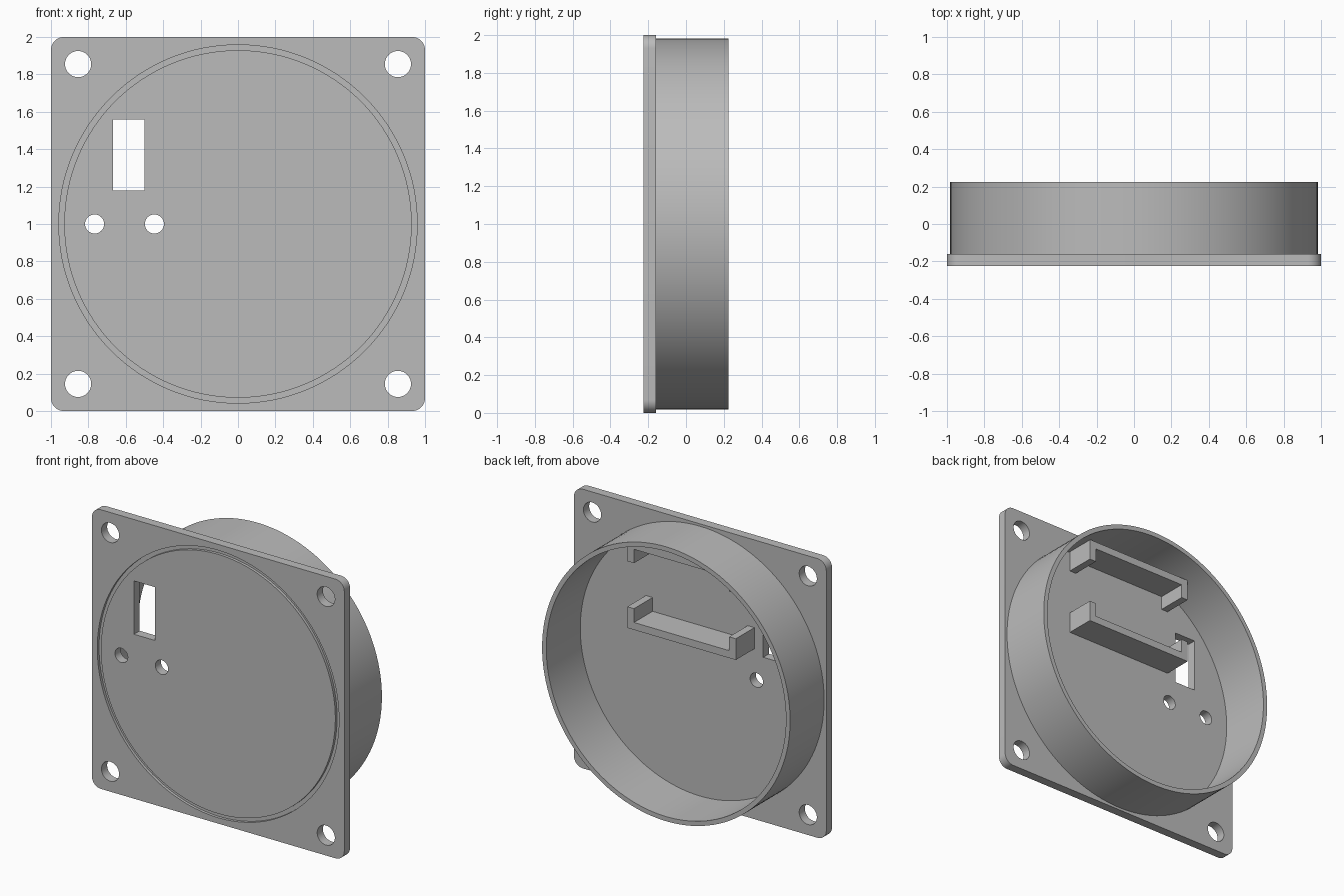
import bpy, bmesh, math
from mathutils import Matrix, Vector

if "Cube" in bpy.data.objects:
    bpy.data.objects.remove(bpy.data.objects["Cube"])

FRONT, BACK, RIM = -0.225, -0.16, 0.225   # plate front, plate back, ring rim (y)
MID = 1.0                                 # height of the ring axis

grey = bpy.data.materials.new("plain grey")
grey.diffuse_color = (0.5, 0.5, 0.5, 1)
grey.use_nodes = True
grey.node_tree.nodes["Principled BSDF"].inputs["Base Color"].default_value = grey.diffuse_color


def prism(name, outline, y0, y1):
    """Extrude an outline of (x, z) points from y0 to y1."""
    bm = bmesh.new()
    face = bm.faces.new([bm.verts.new((x, y0, z)) for x, z in outline])
    ext = bmesh.ops.extrude_face_region(bm, geom=[face])["geom"]
    moved = [v for v in ext if isinstance(v, bmesh.types.BMVert)]
    bmesh.ops.translate(bm, verts=moved, vec=(0, y1 - y0, 0))
    return finish(name, bm)


def tube(name, r_in, r_out, y0, y1, steps=128):
    """Spin a rectangular section round the ring axis."""
    bm = bmesh.new()
    loops = []
    for i in range(steps):
        a = 2 * math.pi * i / steps
        loops.append([bm.verts.new((r * math.cos(a), y, MID + r * math.sin(a)))
                      for r, y in ((r_in, y0), (r_out, y0), (r_out, y1), (r_in, y1))])
    for i in range(steps):
        p, q = loops[i], loops[(i + 1) % steps]
        for k in range(4):
            bm.faces.new((p[k], p[(k + 1) % 4], q[(k + 1) % 4], q[k]))
    return finish(name, bm)


def finish(name, bm):
    bmesh.ops.recalc_face_normals(bm, faces=bm.faces[:])
    mesh = bpy.data.meshes.new(name)
    bm.to_mesh(mesh)
    bm.free()
    mesh.materials.append(grey)
    ob = bpy.data.objects.new(name, mesh)
    bpy.context.collection.objects.link(ob)
    return ob


def activate(ob):
    bpy.ops.object.select_all(action='DESELECT')
    ob.select_set(True)
    bpy.context.view_layer.objects.active = ob


def smooth(ob):
    activate(ob)
    bpy.ops.object.shade_smooth_by_angle(angle=math.radians(30))


def arc(cx, cz, r, a0, a1, n):
    return [(cx + r * math.cos(math.radians(a0 + (a1 - a0) * i / n)),
             cz + r * math.sin(math.radians(a0 + (a1 - a0) * i / n))) for i in range(n + 1)]


def circle(cx, cz, r, n=48):
    return arc(cx, cz, r, 0, 360, n)[:-1]


# square plate with rounded corners
c = 0.07
outline = []
for k, (sx, sz) in enumerate(((1, 1), (-1, 1), (-1, -1), (1, -1))):
    outline += arc(sx * (1 - c), MID + sz * (1 - c), c, 90 * k, 90 * k + 90, 10)
plate = prism("mounting_plate", outline, FRONT, BACK)

# openings: corner holes, two small holes, a slot and the circular front groove
lo, hi = FRONT - 0.1, BACK + 0.1
cutters = [prism("corner_hole_cutter", circle(sx * 0.855, MID + sz * 0.855, 0.07), lo, hi)
           for sx in (-1, 1) for sz in (-1, 1)]
cutters += [prism("small_hole_cutter", circle(x, MID, 0.051), lo, hi) for x in (-0.767, -0.447)]
cutters.append(prism("slot_cutter", [(-0.667, 1.178), (-0.5, 1.178), (-0.5, 1.56), (-0.667, 1.56)], lo, hi))
cutters.append(tube("groove_cutter", 0.929, 0.958, lo, FRONT + 0.02))
for cutter in cutters:
    cutter.hide_render = True
    mod = plate.modifiers.new("opening", 'BOOLEAN')
    mod.operation, mod.solver, mod.object = 'DIFFERENCE', 'EXACT', cutter
    activate(plate)
    bpy.ops.object.modifier_apply(modifier=mod.name)
    bpy.data.objects.remove(cutter)
smooth(plate)

# round wall behind the plate
smooth(tube("round_wall", 0.95, 0.983, BACK - 0.01, RIM))

# two facing U-shaped brackets inside the wall
w, h, t, centre = 0.43, 0.152, 0.053, 1.535
for name, s in (("lower_bracket", -1), ("upper_bracket", 1)):
    base, tip = centre + s * 0.315, centre + s * (0.315 - h)
    inner = base - s * t
    prism(name, [(-w, base), (w, base), (w, tip), (w - t, tip), (w - t, inner),
                 (t - w, inner), (t - w, tip), (-w, tip)], BACK - 0.01, 0.05)
